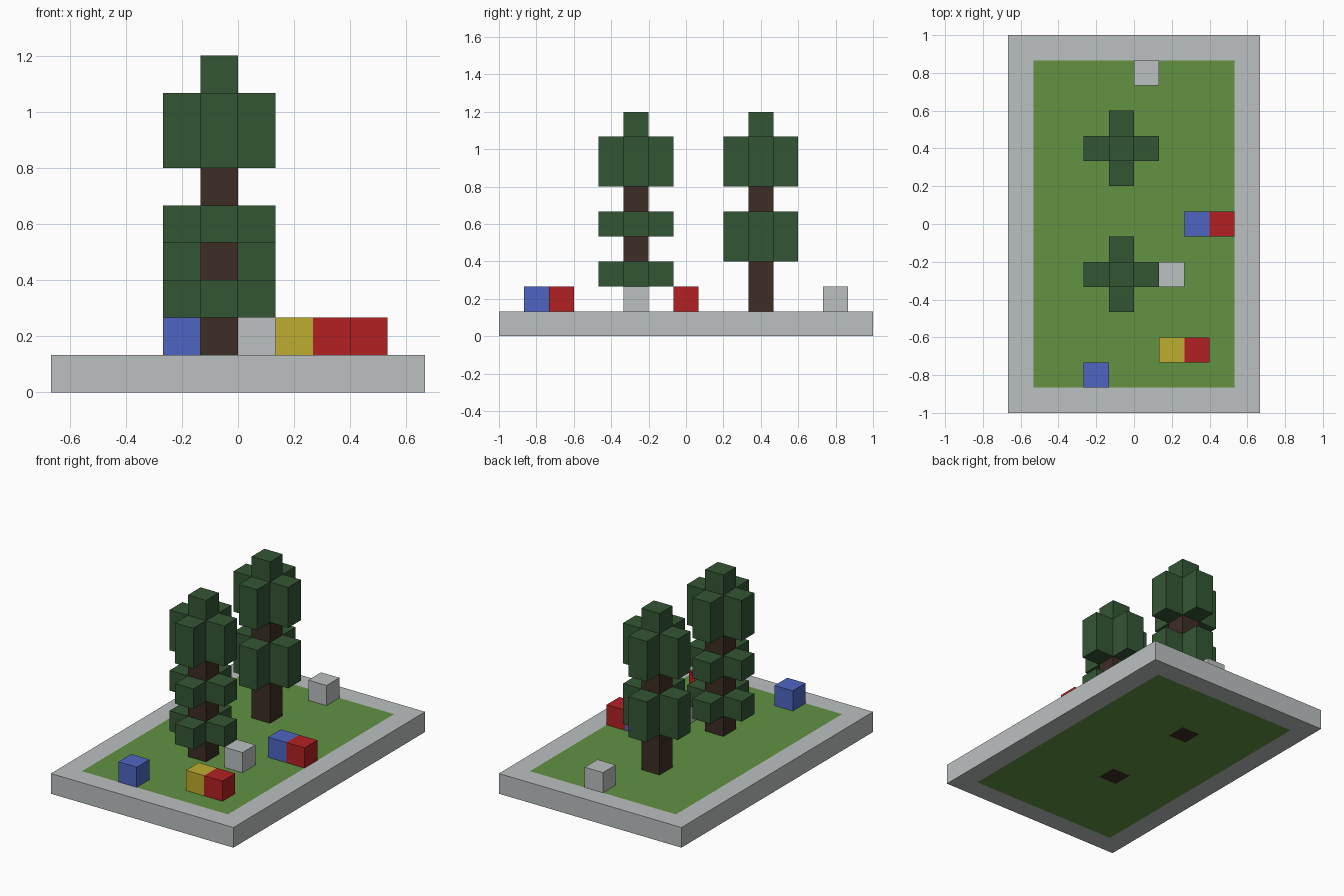
import bpy
import bmesh
from mathutils import Matrix, Vector

U = 2 / 15  # edge of one block

cube = bpy.data.objects.get("Cube")
if cube:
    bpy.data.objects.remove(cube, do_unlink=True)


def material(name, rgb):
    linear = [((c / 255 + 0.055) / 1.055) ** 2.4 for c in rgb]
    mat = bpy.data.materials.new(name)
    mat.use_nodes = True
    mat.diffuse_color = (*linear, 1)
    mat.node_tree.nodes["Principled BSDF"].inputs["Base Color"].default_value = (*linear, 1)
    return mat


stone = material("stone_grey", (188, 192, 192))
grass = material("grass_green", (98, 146, 66))
leaf = material("leaf_green", (52, 86, 52))
bark = material("bark_brown", (61, 45, 36))
red = material("red", (178, 33, 34))
blue = material("blue", (78, 101, 194))
yellow = material("yellow", (190, 172, 46))


def finish(bm, name, mats):
    mesh = bpy.data.meshes.new(name)
    bm.to_mesh(mesh)
    bm.free()
    for mat in mats:
        mesh.materials.append(mat)
    obj = bpy.data.objects.new(name, mesh)
    bpy.context.collection.objects.link(obj)
    return obj


def add_box(bm, center, size):
    """Box in block units; center gives x, y and the bottom z."""
    x, y, z = center
    place = Matrix.Translation(Vector((x, y, z + size[2] / 2)) * U)
    bmesh.ops.create_cube(bm, size=U, matrix=place @ Matrix.Diagonal((*size, 1)))


def box(name, center, size, mat):
    bm = bmesh.new()
    add_box(bm, center, size)
    return finish(bm, name, [mat])


trees = {
    "front_tree": (-0.5, -2, [(2, 1), (4, 1), (6, 2)]),
    "back_tree": (-0.5, 3, [(3, 2), (6, 2)]),
}

# Base slab: stone rim around grass, with the trunks showing underneath
bm = bmesh.new()
bmesh.ops.create_grid(bm, x_segments=10, y_segments=15, size=U / 2,
                      matrix=Matrix.Diagonal((10, 15, 1, 1)))
raised = bmesh.ops.extrude_face_region(bm, geom=bm.faces[:], use_keep_orig=True)
bmesh.ops.translate(bm, vec=(0, 0, U),
                    verts=[g for g in raised["geom"] if isinstance(g, bmesh.types.BMVert)])
bmesh.ops.recalc_face_normals(bm, faces=bm.faces[:])
for face in bm.faces:
    x, y, z = face.calc_center_median() / U
    if abs(x) < 4 and abs(y) < 6.5:
        face.material_index = 1
        if any(abs(x - tx) < 0.1 and abs(y - ty) < 0.1 for tx, ty, _ in trees.values()):
            face.material_index = 2
finish(bm, "base_slab", [stone, grass, bark])

# Trees: trunk, tiers of four leaf blocks around it, and a top block
for name, (x, y, tiers) in trees.items():
    box(name + "_trunk", (x, y, 1), (1, 1, 7), bark)
    for i, (z, height) in enumerate(tiers):
        bm = bmesh.new()
        for dx, dy in ((1, 0), (-1, 0), (0, 1), (0, -1)):
            add_box(bm, (x + dx, y + dy, z), (1, 1, height))
        finish(bm, f"{name}_leaves_{i + 1}", [leaf])
    box(name + "_top", (x, y, 8), (1, 1, 1), leaf)

# Flowers and stones on the grass
for name, x, y, mat in (
    ("front_blue_flower", -1.5, -6, blue),
    ("front_yellow_flower", 1.5, -5, yellow),
    ("front_red_flower", 2.5, -5, red),
    ("side_blue_flower", 2.5, 0, blue),
    ("side_red_flower", 3.5, 0, red),
    ("front_stone", 1.5, -2, stone),
    ("back_stone", 0.5, 6, stone),
):
    box(name, (x, y, 1), (1, 1, 1), mat)
